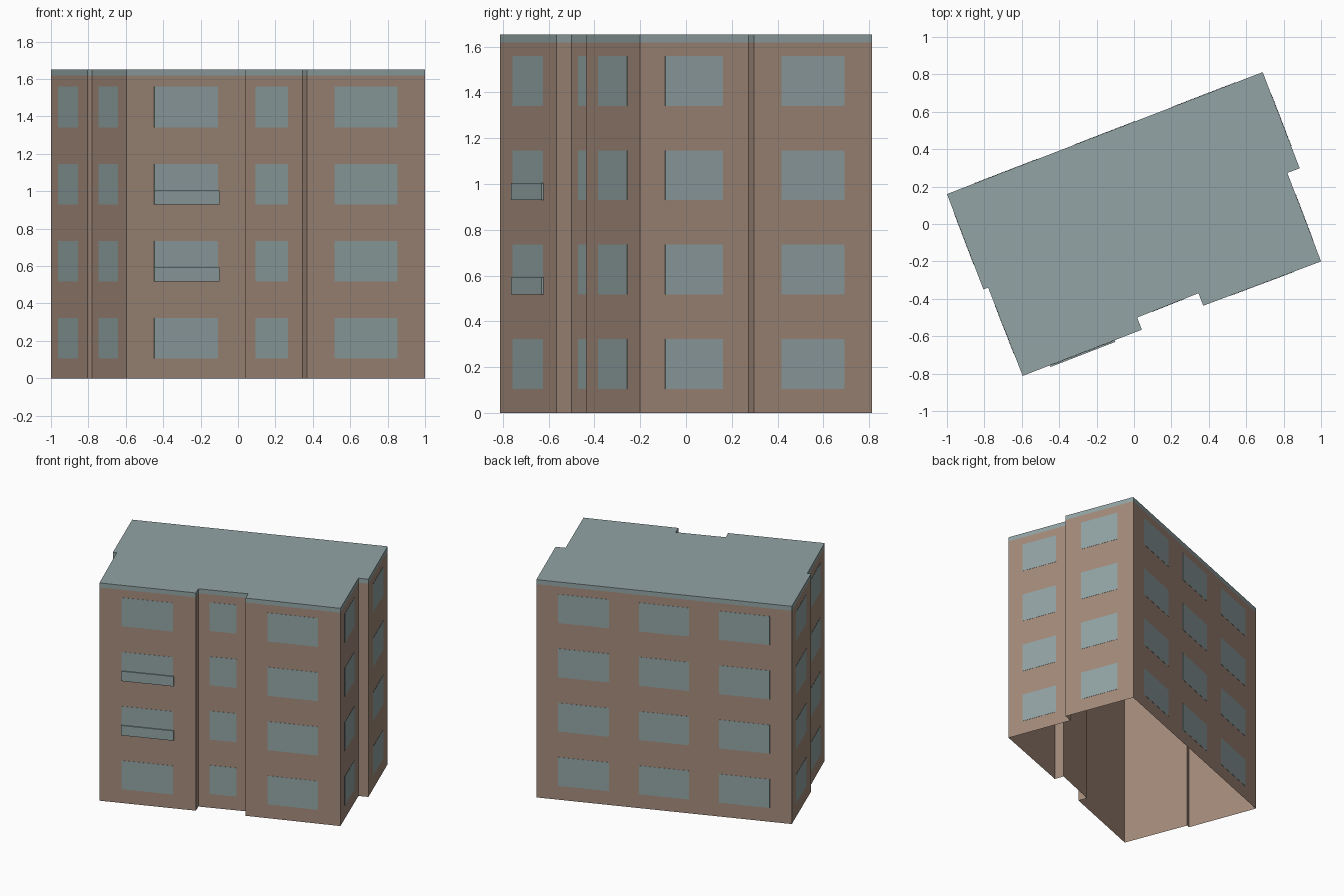
import bpy
import bmesh
from mathutils import Vector

cube = bpy.data.objects.get("Cube")
if cube:
    bpy.data.objects.remove(cube, do_unlink=True)


def material(name, srgb):
    colour = [((c / 255 + 0.055) / 1.055) ** 2.4 for c in srgb] + [1]
    mat = bpy.data.materials.new(name)
    mat.use_nodes = True
    mat.diffuse_color = colour
    mat.node_tree.nodes["Principled BSDF"].inputs["Base Color"].default_value = colour
    return mat


brown = material("brown wall", (163, 139, 123))
grey_blue = material("grey blue", (147, 164, 165))


def add_object(name, bm, mats):
    mesh = bpy.data.meshes.new(name)
    bm.to_mesh(mesh)
    bm.free()
    for mat in mats:
        mesh.materials.append(mat)
    obj = bpy.data.objects.new(name, mesh)
    bpy.context.collection.objects.link(obj)
    return obj


# Footprint, counter-clockwise from the back right corner
footprint = [Vector((x, y, 0)) for x, y in (
    (-1, 0.16), (-0.805, -0.35), (-0.78, -0.34), (-0.595, -0.812),
    (0.042, -0.565), (0.017, -0.5), (0.345, -0.37), (0.37, -0.437),
    (1, -0.2), (0.82, 0.273), (0.886, 0.298), (0.688, 0.812))]
count = len(footprint)
HEIGHT, BAND = 1.652, 1.618
UP = Vector((0, 0, 1))

# Building shell: open below, brown walls, grey-blue roof and roof band
bm = bmesh.new()
rings = [[bm.verts.new(p + UP * z) for p in footprint] for z in (0, BAND, HEIGHT)]
for level, (low, high) in enumerate(zip(rings, rings[1:])):
    for i in range(count):
        j = (i + 1) % count
        bm.faces.new((low[i], low[j], high[j], high[i])).material_index = level
bm.faces.new(rings[-1]).material_index = 1
add_object("building_shell", bm, [brown, grey_blue])


def add_plate(bm, wall, span, bottom, top, thickness):
    """Thin box on a wall, covering a fraction of its length."""
    a, b = footprint[wall], footprint[(wall + 1) % count]
    normal = (b - a).cross(UP).normalized()
    corners = [a.lerp(b, t) + UP * z for t, z in (
        (span[0], bottom), (span[1], bottom), (span[1], top), (span[0], top))]
    back = [bm.verts.new(p + normal * 0.0005) for p in corners]
    front = [bm.verts.new(p + normal * thickness) for p in corners]
    bm.faces.new(front)
    for i in range(4):
        j = (i + 1) % 4
        bm.faces.new((back[i], back[j], front[j], front[i]))


# Windows: four storeys, one column per wall and three on the back
single = [(0.23, 0.765)]
columns = {
    "right_rear": (0, [(0.205, 0.745)]),
    "right_front": (2, [(0.2, 0.755)]),
    "front_right": (3, single),
    "front_middle": (5, single),
    "front_left": (7, single),
    "left_front": (8, single),
    "left_rear": (10, single),
    "back": (11, [(0.086, 0.285), (0.402, 0.598), (0.715, 0.914)]),
}
storeys = [0.105 + 0.412 * n for n in range(4)]
for name, (wall, spans) in columns.items():
    bm = bmesh.new()
    for span in spans:
        for z in storeys:
            add_plate(bm, wall, span, z, z + 0.218, 0.002)
    add_object(name + "_windows", bm, [grey_blue])

# Shallow panels below the two middle windows on the front
bm = bmesh.new()
for z in storeys[1:3]:
    add_plate(bm, 3, (0.228, 0.772), z, z + 0.075, 0.0095)
add_object("balcony_panels", bm, [grey_blue])
